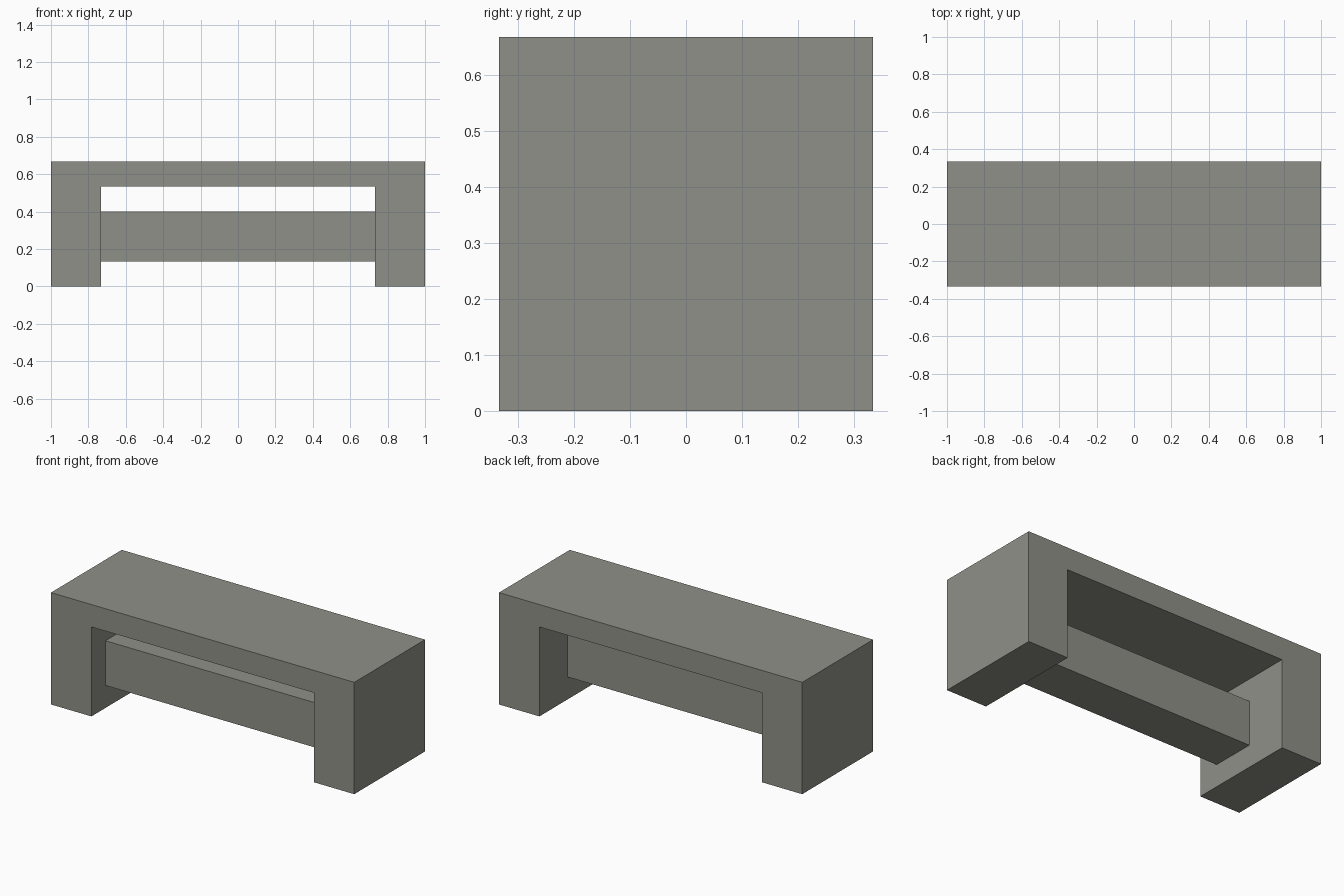
import bpy
import bmesh
from mathutils import Vector

cube = bpy.data.objects.get("Cube")
if cube:
    bpy.data.objects.remove(cube, do_unlink=True)

# Stone material
stone = bpy.data.materials.new("warm_grey_stone")
stone.use_nodes = True
colour = (0.28, 0.28, 0.248, 1)
stone.diffuse_color = colour
bsdf = stone.node_tree.nodes["Principled BSDF"]
bsdf.inputs["Base Color"].default_value = colour
bsdf.inputs["Roughness"].default_value = 0.9


def extrude_profile(name, profile, y_front, y_back):
    """Extrude an x-z outline from y_front to y_back."""
    bm = bmesh.new()
    face = bm.faces.new([bm.verts.new((x, y_front, z)) for x, z in profile])
    result = bmesh.ops.extrude_face_region(bm, geom=[face], use_keep_orig=True)
    moved = [v for v in result["geom"] if isinstance(v, bmesh.types.BMVert)]
    bmesh.ops.translate(bm, verts=moved, vec=Vector((0, y_back - y_front, 0)))
    bmesh.ops.recalc_face_normals(bm, faces=bm.faces[:])
    mesh = bpy.data.meshes.new(name)
    bm.to_mesh(mesh)
    bm.free()
    mesh.materials.append(stone)
    obj = bpy.data.objects.new(name, mesh)
    bpy.context.collection.objects.link(obj)
    return obj


half_length, half_depth, height = 1.0, 0.3333, 0.6667
inner, underside = 0.7333, 0.5333

# Bench frame: seat slab and two block legs in one arch
half = [(half_length, height), (half_length, 0), (inner, 0), (inner, underside)]
mirrored = [(-x, z) for x, z in reversed(half)]
extrude_profile("bench_frame", half + mirrored, -half_depth, half_depth)

# Cross beam between the legs, set forward of centre
low, high = 0.1333, 0.4
beam = [(-inner, low), (inner, low), (inner, high), (-inner, high)]
extrude_profile("cross_beam", beam, -0.2, 0.0667)
